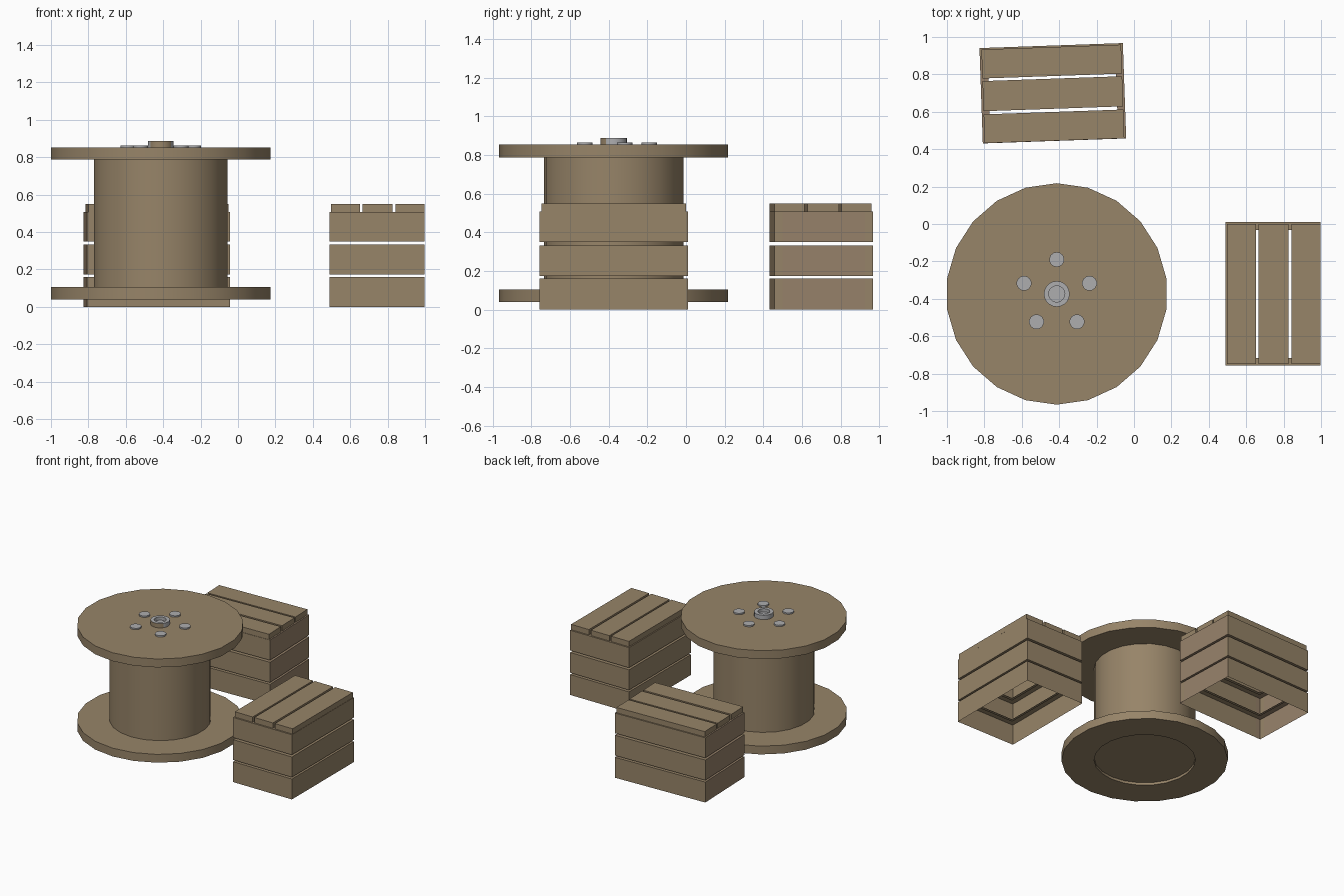
import bpy, bmesh, math
from mathutils import Matrix

if "Cube" in bpy.data.objects:
    bpy.data.objects.remove(bpy.data.objects["Cube"])


def material(name, rgb):
    m = bpy.data.materials.new(name)
    m.diffuse_color = (*rgb, 1)
    m.use_nodes = True
    m.node_tree.nodes["Principled BSDF"].inputs["Base Color"].default_value = m.diffuse_color
    return m


WOOD = material("weathered wood", (0.310, 0.232, 0.140))
RED_WOOD = material("reddish wood", (0.310, 0.222, 0.145))
STEEL = material("grey steel", (0.42, 0.42, 0.43))
CX, CY = -0.413, -0.374


def finish(name, bm, mat, smooth=False):
    me = bpy.data.meshes.new(name)
    bm.to_mesh(me)
    bm.free()
    me.materials.append(mat)
    ob = bpy.data.objects.new(name, me)
    bpy.context.collection.objects.link(ob)
    if smooth:
        bpy.ops.object.select_all(action='DESELECT')
        ob.select_set(True)
        bpy.context.view_layer.objects.active = ob
        bpy.ops.object.shade_smooth_by_angle(angle=math.radians(35))
    return ob


def lathe(name, profile, sides, mat, x=CX, y=CY):
    """Revolve an (r, z) profile, capping both ends; first vertex points to +y."""
    bm = bmesh.new()
    rings = []
    for r, z in profile:
        rings.append([bm.verts.new((x + r * math.sin(2 * math.pi * i / sides),
                                    y + r * math.cos(2 * math.pi * i / sides), z))
                      for i in range(sides)])
    for a, b in zip(rings, rings[1:]):
        for i in range(sides):
            j = (i + 1) % sides
            bm.faces.new((a[i], a[j], b[j], b[i]))
    bm.faces.new(rings[0])
    bm.faces.new(rings[-1])
    bmesh.ops.recalc_face_normals(bm, faces=bm.faces)
    return finish(name, bm, mat, True)


# Cable spool: two flanges and the drum, shallow recess under the lower flange
lathe("lower_flange", [(0.36, 0.06), (0.36, 0.04), (0.592, 0.04), (0.592, 0.105), (0.35, 0.105)], 22, WOOD)
lathe("upper_flange", [(0.35, 0.787), (0.592, 0.787), (0.592, 0.853)], 22, WOOD)
lathe("drum", [(0.361, 0.1), (0.361, 0.79)], 22, WOOD)

# Hub ring with a wooden front quarter, and five bolts
hub = lathe("hub", [(0.069, 0.85), (0.069, 0.887), (0.043, 0.887), (0.043, 0.862)], 20, STEEL)
hub.data.materials.append(WOOD)
for p in hub.data.polygons:
    if p.normal.y < -0.7 and p.center.y < CY - 0.04:
        p.material_index = 1
for k in range(5):
    a = math.radians(90 + 72 * k)
    lathe(f"bolt_{k + 1}", [(0.04, 0.85), (0.04, 0.864)], 14, STEEL,
          CX + 0.184 * math.cos(a), CY + 0.184 * math.sin(a))


def crate(label, x, y, angle, side_mat, end_mat):
    """Open-bottomed slatted crate, long axis along local y."""
    w, l, t = 0.51, 0.767, 0.042
    place = Matrix.Translation((x, y, 0)) @ Matrix.Rotation(math.radians(angle), 4, 'Z')

    def board(name, lo, hi, mat, inward=None, open_bottom=False):
        bm = bmesh.new()
        bmesh.ops.create_cube(bm, size=1)
        # Wall boards are open on the hidden inner side
        drop = [f for f in bm.faces if (inward and f.normal.dot((*inward, 0)) > 0.5)
                or (open_bottom and f.normal.z < -0.5)]
        bmesh.ops.delete(bm, geom=drop, context='FACES_ONLY')
        for v in bm.verts:
            v.co = [lo[i] + (v.co[i] + 0.5) * (hi[i] - lo[i]) for i in range(3)]
        bm.transform(place)
        finish(f"{label}_{name}", bm, mat)

    # Wall boards in three courses
    for c, (z0, z1) in enumerate([(0, 0.16), (0.174, 0.333), (0.349, 0.507)], 1):
        for s, side in ((-1, "a"), (1, "b")):
            xs = sorted((s * w / 2, s * (w / 2 - t)))
            ys = sorted((s * l / 2, s * (l / 2 - t)))
            board(f"side_board_{side}{c}", (xs[0], -l / 2, z0), (xs[1], l / 2, z1),
                  side_mat, (-s, 0), c == 1)
            board(f"end_board_{side}{c}", (-w / 2 + 0.001, ys[0], z0), (w / 2 - 0.001, ys[1], z1),
                  end_mat, (0, -s), c == 1)
    # Lid boards
    for c, (x0, x1) in enumerate([(-0.247, -0.092), (-0.078, 0.083), (0.1, 0.254)], 1):
        board(f"lid_board_{c}", (x0, -l / 2 + 0.01, 0.508), (x1, l / 2 - 0.01, 0.55), side_mat)


crate("right_crate", 0.743, -0.374, 0, WOOD, WOOD)
crate("back_crate", -0.434, 0.699, -88, WOOD, RED_WOOD)
